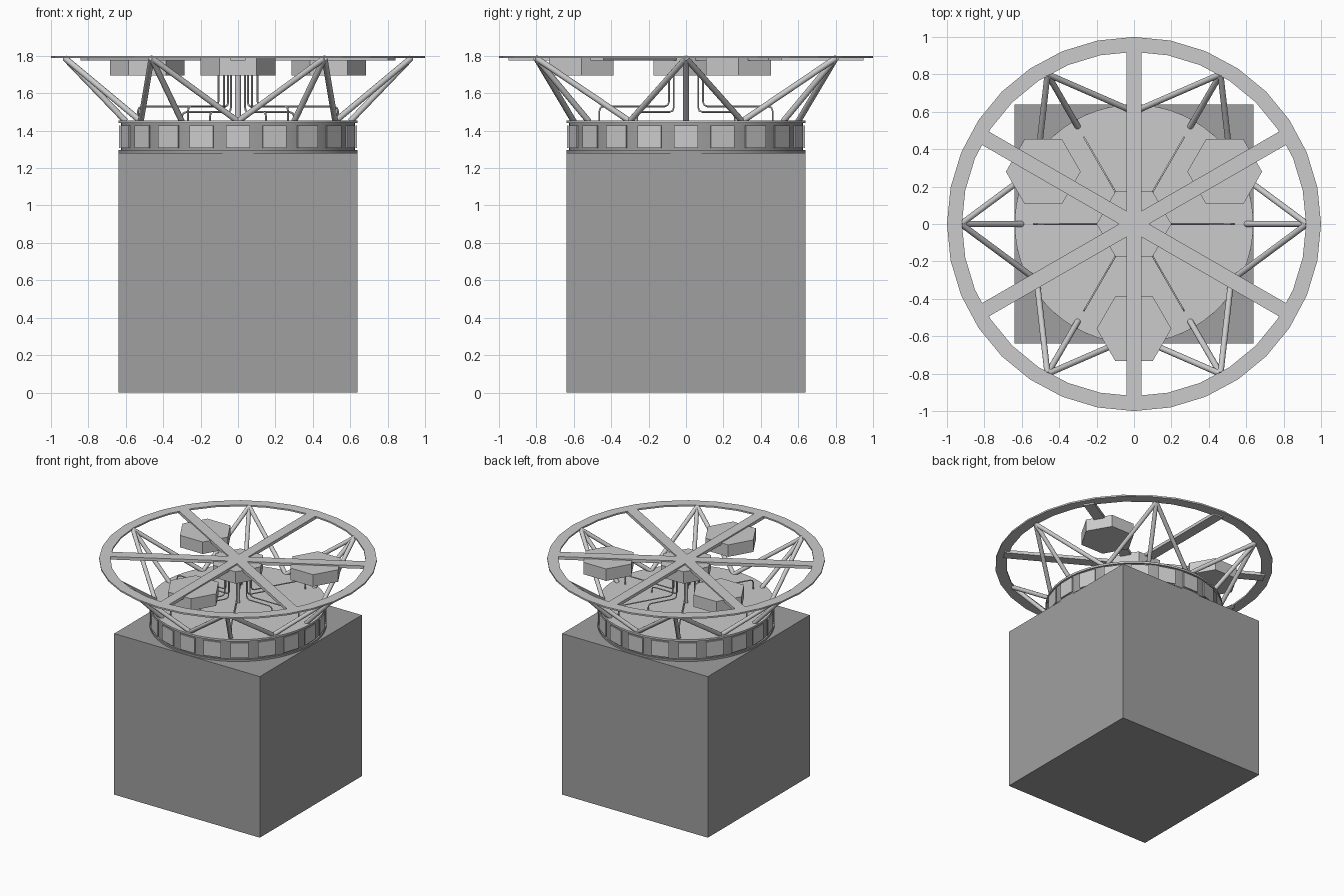
import bpy, bmesh, math
from mathutils import Vector, Matrix

if "Cube" in bpy.data.objects:
    bpy.data.objects.remove(bpy.data.objects["Cube"])


def mat(name, v):
    m = bpy.data.materials.new(name)
    m.diffuse_color = (v, v, v, 1)
    m.use_nodes = True
    m.node_tree.nodes["Principled BSDF"].inputs["Base Color"].default_value = m.diffuse_color
    return m


LIGHT = mat("light grey", 0.6)
MID = mat("mid grey", 0.35)


def paint(name, m):
    o = bpy.context.object
    o.name = name
    o.data.materials.append(m)
    return o


def box(name, size, loc, m, rot=0):
    bpy.ops.mesh.primitive_cube_add(size=1, location=loc, rotation=(0, 0, rot))
    o = paint(name, m)
    o.scale = size
    return o


def cyl(name, r, z0, z1, m, n, loc=(0, 0), rot=0, smooth=False):
    bpy.ops.mesh.primitive_cylinder_add(vertices=n, radius=r, depth=z1 - z0,
                                        location=(loc[0], loc[1], (z0 + z1) / 2),
                                        rotation=(0, 0, rot))
    o = paint(name, m)
    if smooth:
        bpy.ops.object.shade_smooth_by_angle(angle=math.radians(35))
    return o


def polar(r, deg, z):
    a = math.radians(deg)
    return Vector((r * math.cos(a), r * math.sin(a), z))


def strut(name, a, b, r, m):
    d = b - a
    bpy.ops.mesh.primitive_cylinder_add(vertices=12, radius=r, depth=d.length,
                                        location=(a + b) / 2,
                                        rotation=d.to_track_quat('Z', 'Y').to_euler())
    o = paint(name, m)
    bpy.ops.object.shade_smooth_by_angle(angle=math.radians(35))
    return o


def pipe(name, pts, r, m):
    # thin bent tube along a polyline with softened corners
    path = [pts[0]]
    for p, q, s in zip(pts, pts[1:], pts[2:]):
        u, v = (p - q).normalized() * 0.025, (s - q).normalized() * 0.025
        path += [q + u, q + (u + v) * 0.29, q + v]
    path.append(pts[-1])
    c = bpy.data.curves.new(name, 'CURVE')
    c.dimensions = '3D'
    c.bevel_depth = r
    c.bevel_resolution = 1
    c.use_fill_caps = True
    s = c.splines.new('POLY')
    s.points.add(len(path) - 1)
    for pt, co in zip(s.points, path):
        pt.co = (*co, 1)
    c.materials.append(m)
    o = bpy.data.objects.new(name, c)
    bpy.context.collection.objects.link(o)


# base block
box("base_block", (1.28, 1.28, 1.28), (0, 0, 0.64), MID)

# drum with flanges and window plates
cyl("drum", 0.625, 1.28, 1.445, MID, 60, smooth=True)
cyl("drum_lower_flange", 0.638, 1.281, 1.296, MID, 60, smooth=True)
cyl("drum_top_plate", 0.638, 1.44, 1.455, LIGHT, 60, smooth=True)
for i in range(20):
    a = i * 18
    box("drum_window", (0.008, 0.13, 0.12), polar(0.632, a, 1.368), LIGHT, math.radians(a))

# flat rim of the wheel
N = 32
bm = bmesh.new()
rows = [[bm.verts.new(polar(r, 360 * i / N, z)) for i in range(N)]
        for r, z in ((1.0, 1.788), (1.0, 1.8), (0.92, 1.8), (0.92, 1.788))]
for k in range(4):
    A, B = rows[k], rows[(k + 1) % 4]
    for i in range(N):
        j = (i + 1) % N
        bm.faces.new((A[i], A[j], B[j], B[i]))
bmesh.ops.recalc_face_normals(bm, faces=bm.faces)
me = bpy.data.meshes.new("wheel_rim")
bm.to_mesh(me)
bm.free()
me.materials.append(LIGHT)
bpy.context.collection.objects.link(bpy.data.objects.new("wheel_rim", me))

# spokes: three bars across the wheel
for a in (30, 90, 150):
    box("wheel_spoke", (1.9, 0.08, 0.024), (0, 0, 1.788), LIGHT, math.radians(a))

# hexagonal pods: hub and three outer
HEX = math.radians(30)
cyl("hub_pod", 0.2, 1.695, 1.79, LIGHT, 6, rot=HEX)
for a in (30, 150, 270):
    p = polar(0.56, a, 0)
    cyl("outer_pod", 0.2, 1.695, 1.79, LIGHT, 6, (p.x, p.y), HEX)

# slanted struts, three from each rim node
for a in range(0, 360, 60):
    for d in (-30, 0, 30):
        strut("strut", polar(0.6, a + d, 1.45), polar(0.925, a, 1.788), 0.016, LIGHT)

# central post and bent pipes
cyl("centre_post", 0.016, 1.45, 1.7, LIGHT, 12, smooth=True)
for a in range(0, 360, 60):
    for r0, r1, z in ((0.105, 0.535, 1.53), (0.075, 0.3, 1.5)):
        pipe("pipe", [polar(r0, a, 1.7), polar(r0, a, z), polar(r1, a, z), polar(r1, a, 1.45)],
             0.005, LIGHT)
